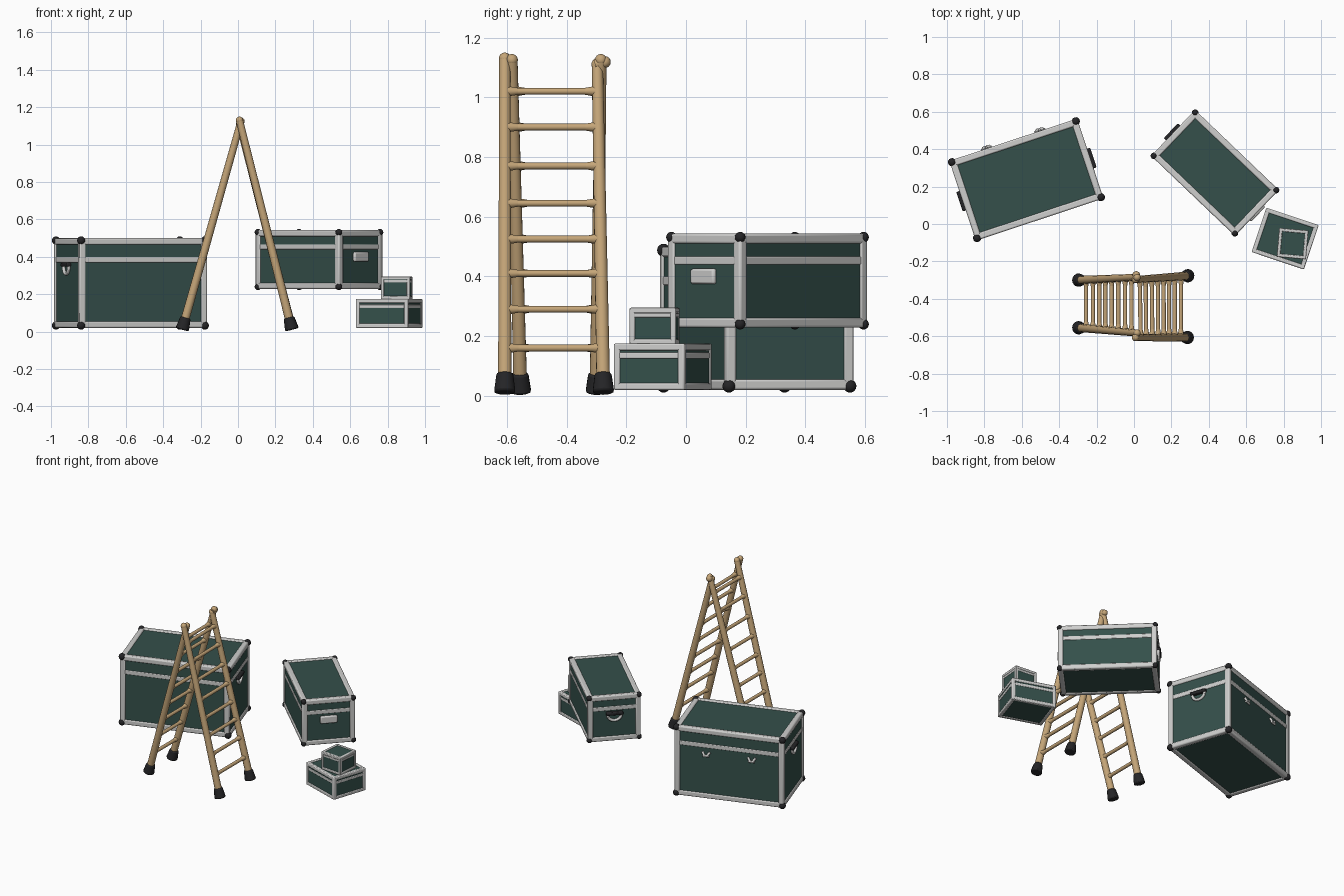
import bpy, bmesh, math
from mathutils import Matrix, Vector

cube = bpy.data.objects.get("Cube")
if cube:
    bpy.data.objects.remove(cube)


def material(name, color):
    m = bpy.data.materials.new(name)
    m.diffuse_color = (*color, 1)
    m.use_nodes = True
    bsdf = m.node_tree.nodes["Principled BSDF"]
    bsdf.inputs["Base Color"].default_value = (*color, 1)
    bsdf.inputs["Roughness"].default_value = 0.7
    return m


GREEN = material("dark green panel", (0.035, 0.08, 0.07))
WHITE = material("pale grey trim", (0.62, 0.62, 0.61))
BLACK = material("black rubber", (0.018, 0.018, 0.02))
WOOD = material("light wood", (0.56, 0.38, 0.19))


def finish(name, bm, mat, frame=Matrix(), bevel=0.0):
    mesh = bpy.data.meshes.new(name)
    bmesh.ops.recalc_face_normals(bm, faces=bm.faces)
    bm.to_mesh(mesh)
    bm.free()
    mesh.materials.append(mat)
    ob = bpy.data.objects.new(name, mesh)
    bpy.context.collection.objects.link(ob)
    ob.matrix_world = frame
    if bevel:
        mod = ob.modifiers.new("rounded edges", 'BEVEL')
        mod.width = bevel
        mod.segments = 2
    bpy.ops.object.select_all(action='DESELECT')
    ob.select_set(True)
    bpy.context.view_layer.objects.active = ob
    bpy.ops.object.shade_smooth_by_angle(angle=math.radians(40))
    return ob


def block(bm, centre, size):
    m = Matrix.Translation(centre) @ Matrix.Diagonal((*size, 1))
    bmesh.ops.create_cube(bm, size=1, matrix=m)


def rod(bm, a, b, r1, r2=None, sides=14):
    a, b = Vector(a), Vector(b)
    turn = (b - a).to_track_quat('Z', 'Y').to_matrix().to_4x4()
    bmesh.ops.create_cone(bm, cap_ends=True, segments=sides, radius1=r1, radius2=r2 or r1,
                          depth=(b - a).length, matrix=Matrix.Translation((a + b) / 2) @ turn)


def ball(bm, centre, r):
    bmesh.ops.create_uvsphere(bm, u_segments=14, v_segments=8, radius=r,
                              matrix=Matrix.Translation(centre))


SIGNS = [(i, j) for i in (-1, 1) for j in (-1, 1)]


def trunk(name, x, y, z, angle, size, trim, lid, corner):
    """Panelled box with edge trim, a lid band and optional corner caps."""
    frame = Matrix.Translation((x, y, z)) @ Matrix.Rotation(math.radians(angle), 4, 'Z')
    sx, sy, sz = size
    out = 0.16 * trim
    bm = bmesh.new()
    block(bm, (0, 0, sz / 2), [s - 2 * out for s in size])
    finish(name + "_panels", bm, GREEN, frame)

    # Trim along all twelve edges
    bm = bmesh.new()
    hx, hy, hz = [(s - trim) / 2 for s in size]
    for i, j in SIGNS:
        block(bm, (0, i * hy, sz / 2 + j * hz), (sx - trim, trim, trim))
        block(bm, (i * hx, 0, sz / 2 + j * hz), (trim, sy - trim, trim))
        block(bm, (i * hx, j * hy, sz / 2), (trim, trim, sz))
    finish(name + "_edge_trim", bm, WHITE, frame, trim * 0.22)

    # Band at the lid joint
    bm = bmesh.new()
    block(bm, (0, 0, lid), (sx - out, sy - out, trim * 0.85))
    finish(name + "_lid_band", bm, WHITE, frame, trim * 0.12)

    if corner:
        bm = bmesh.new()
        for i, j in SIGNS:
            for k in (-1, 1):
                ball(bm, (i * (hx + trim * .18), j * (hy + trim * .18),
                          sz / 2 + k * (hz + trim * .15)), corner)
        finish(name + "_corner_caps", bm, BLACK, frame)
    return frame


def end_handle(name, frame, x, z, side):
    """Dark grip over a pale hanging bail on one end."""
    bm = bmesh.new()
    block(bm, (side * (x + 0.008), 0, z + 0.028), (0.03, 0.11, 0.022))
    finish(name + "_grip", bm, BLACK, frame, 0.006)
    bm = bmesh.new()
    arc = [(side * (x + 0.008), 0.045 * math.cos(t), z + 0.02 - 0.042 * math.sin(t))
           for t in [math.pi * n / 8 for n in range(9)]]
    for a, b in zip(arc, arc[1:]):
        rod(bm, a, b, 0.009)
        ball(bm, b, 0.009)
    finish(name + "_bail", bm, WHITE, frame)


# Large trunk
big = trunk("large_trunk", -0.575, 0.237, 0.02, 18.3, (0.72, 0.45, 0.48), 0.036, 0.365, 0.022)
for side, label in ((-1, "right"), (1, "left")):
    end_handle("large_trunk_%s_handle" % label, big, 0.354, 0.31, side)
bm = bmesh.new()
for side in (-1, 1):
    for k in (-1, 1):
        rod(bm, (side * 0.15 + k * 0.025, 0.225, 0.325), (side * 0.15 + k * 0.008, 0.235, 0.3), 0.008)
    rod(bm, (side * 0.15 - 0.02, 0.232, 0.3), (side * 0.15 + 0.02, 0.232, 0.3), 0.008)
finish("large_trunk_latches", bm, WHITE, big)

# Medium trunk
mid = trunk("medium_trunk", 0.433, 0.273, 0.228, -43.7, (0.62, 0.34, 0.315), 0.034, 0.225, 0.018)
end_handle("medium_trunk_rear_handle", mid, 0.304, 0.165, -1)
bm = bmesh.new()
block(bm, (0.31, 0, 0.172), (0.02, 0.11, 0.052))
finish("medium_trunk_front_handle", bm, WHITE, mid, 0.008)

# Two small boxes, one on the other
trunk("small_box", 0.808, -0.078, 0.02, -18.5, (0.295, 0.25, 0.155), 0.023, 0.115, 0)
trunk("tiny_box", 0.848, -0.105, 0.172, -5, (0.157, 0.155, 0.123), 0.018, 0.098, 0)

# Stepladder: (foot, top) of the front and back rail of each half
halves = {
    "left": (((0.283, -0.607, 0.03), (0.008, -0.607, 1.13)),
             ((0.285, -0.277, 0.03), (0.008, -0.297, 1.11))),
    "right": (((-0.293, -0.555, 0.03), (0.016, -0.583, 1.125)),
              ((-0.293, -0.300, 0.03), (0.016, -0.285, 1.125))),
}
RUNGS = (0.16, 0.29, 0.41, 0.525, 0.645, 0.77, 0.9, 1.02)
for label, rails in halves.items():
    bm = bmesh.new()
    for foot, top in rails:
        rod(bm, foot, top, 0.023, 0.019)
        ball(bm, top, 0.02)
    finish("ladder_%s_rails" % label, bm, WOOD)

    bm = bmesh.new()
    for h in RUNGS:
        a, b = [Vector(f).lerp(Vector(t), (h - f[2]) / (t[2] - f[2])) for f, t in rails]
        rod(bm, a, b, 0.0115)
        rod(bm, a, a.lerp(b, 0.14), 0.019, 0.0115)
        rod(bm, b, b.lerp(a, 0.14), 0.019, 0.0115)
    finish("ladder_%s_rungs" % label, bm, WOOD)

    # Rubber feet
    bm = bmesh.new()
    for foot, top in rails:
        f, d = Vector(foot), (Vector(top) - Vector(foot)).normalized()
        rod(bm, f - d * 0.02, f + d * 0.048, 0.037, 0.028)
    finish("ladder_%s_feet" % label, bm, BLACK, bevel=0.008)

# Hinge knob at the back of the ladder top
bm = bmesh.new()
rod(bm, (0.012, -0.305, 1.11), (0.012, -0.272, 1.118), 0.019)
ball(bm, (0.012, -0.272, 1.118), 0.02)
finish("ladder_hinge_knob", bm, WOOD)
